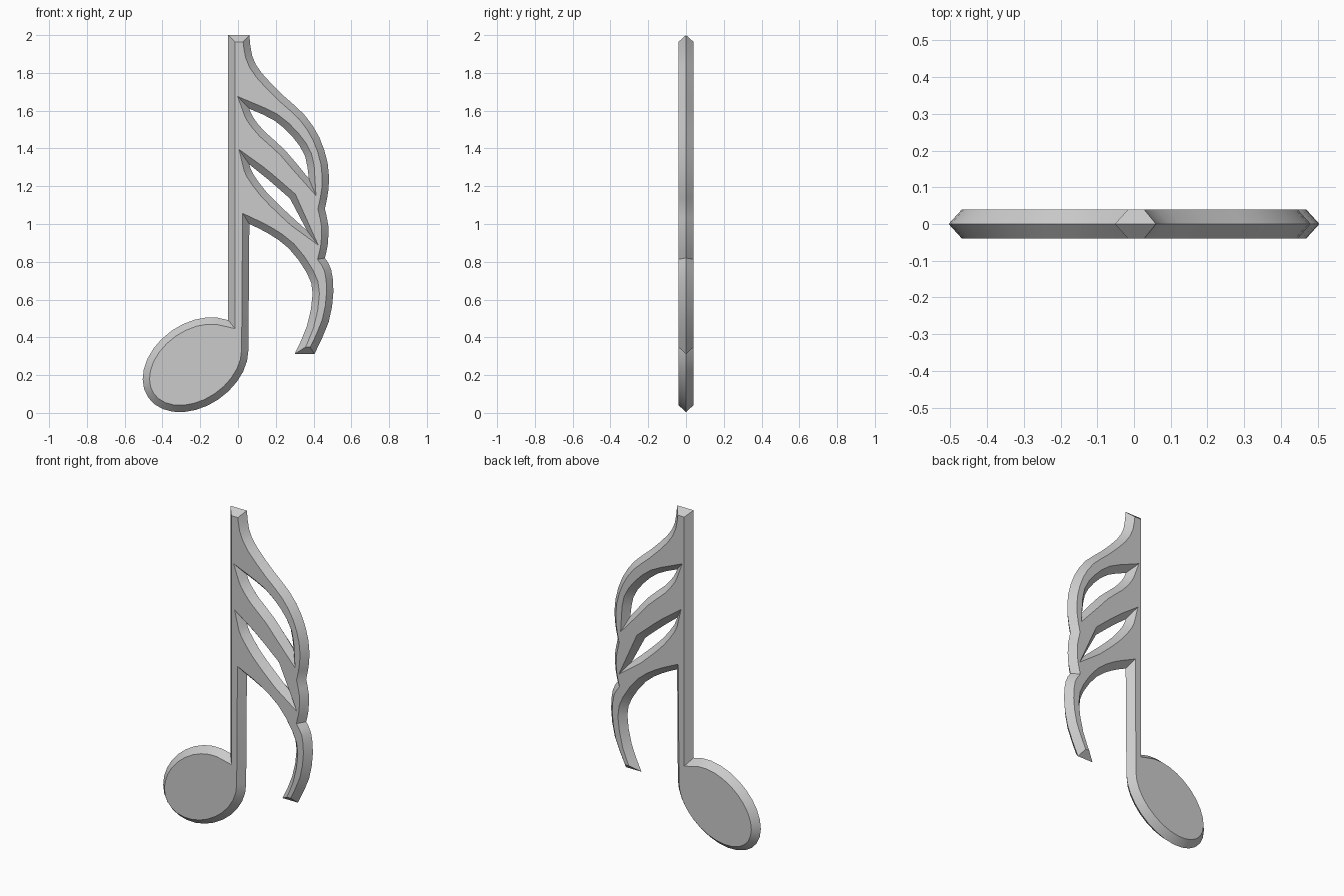
import bpy, bmesh, math
from mathutils import Vector

if "Cube" in bpy.data.objects:
    bpy.data.objects.remove(bpy.data.objects["Cube"])

HALF = 0.04    # half thickness
INSET = 0.036  # how far the flat faces sit inside the outline


def smooth(points, steps=2):
    """Catmull-Rom curve through a few points."""
    p = [Vector(q) for q in points]
    p = [2 * p[0] - p[1]] + p + [2 * p[-1] - p[-2]]
    out = []
    for i in range(1, len(p) - 2):
        a, b, c, d = p[i - 1:i + 3]
        for k in range(steps):
            t = k / steps
            out.append(0.5 * (2 * b + (c - a) * t + (2 * a - 5 * b + 4 * c - d) * t * t
                              + (3 * b - a - 3 * c + d) * t ** 3))
    return out + [p[-2]]


def offset(loop, dist, limit=2.7):
    """Mitred offset to the right of travel."""
    out = []
    n = len(loop)
    for i in range(n):
        e1 = (loop[i] - loop[i - 1]).normalized()
        e2 = (loop[(i + 1) % n] - loop[i]).normalized()
        m = (Vector((e1.y, -e1.x)) + Vector((e2.y, -e2.x))).normalized()
        cos = m.dot(Vector((e2.y, -e2.x)))
        out.append(loop[i] + m * dist * min(1 / max(cos, 0.05), limit))
    return out


# Flags: outer edge in three scallops, then the tail's inner edge
flag_top = smooth([(.06, 2), (.075, 1.89), (.125, 1.8), (.24, 1.68), (.35, 1.58),
                   (.43, 1.46), (.475, 1.32), (.48, 1.19), (.46, 1.08)])
flag_mid = smooth([(.46, 1.08), (.478, .99), (.475, .89), (.46, .82)])
tail_out = smooth([(.46, .82), (.493, .76), (.505, .64), (.48, .48), (.405, .312)])
tail_in = smooth([(.30, .312), (.365, .46), (.395, .63), (.365, .74),
                  (.27, .87), (.16, .95), (.06, 1.0)])

# Note head: tilted ellipse running from the stem's right to its left side
tilt = math.radians(35)
head = []
for i in range(25):
    t = math.radians(-27 - 307 * i / 24)
    u, v = .305 * math.cos(t), .22 * math.sin(t)
    head.append(Vector((-.225 + u * math.cos(tilt) - v * math.sin(tilt),
                        .255 + u * math.sin(tilt) + v * math.cos(tilt))))
head[-1].x = -.052

outline = ([Vector((-.052, 2))] + flag_top + flag_mid[1:] + tail_out[1:] + tail_in + head)

# Openings between flags, wound the other way round
hole_a = smooth([(.06, 1.61), (.08, 1.565), (.14, 1.49), (.25, 1.39), (.375, 1.24)]) + \
    smooth([(.375, 1.24), (.355, 1.36), (.29, 1.46), (.19, 1.55), (.06, 1.61)])[1:-1]
hole_b = smooth([(.06, 1.315), (.08, 1.265), (.15, 1.17), (.25, 1.07), (.365, .965)]) + \
    smooth([(.275, 1.135), (.16, 1.235), (.06, 1.315)])[:-1]

# Chamfered solid: ridge at mid thickness, inset flat front and back
bm = bmesh.new()
cap_edges = {-1: [], 1: []}
for loop in (outline, hole_a, hole_b):
    n = len(loop)
    inner = offset(loop, INSET)
    ridge = [bm.verts.new((p.x, 0, p.y)) for p in loop]
    for side in (-1, 1):
        rim = [bm.verts.new((p.x, side * HALF, p.y)) for p in inner]
        for i in range(n):
            j = (i + 1) % n
            bm.faces.new((ridge[i], ridge[j], rim[j], rim[i]))
            cap_edges[side].append(bm.edges.get((rim[i], rim[j])))
for edges in cap_edges.values():
    bmesh.ops.triangle_fill(bm, edges=edges, use_beauty=True)
bmesh.ops.recalc_face_normals(bm, faces=bm.faces)

mesh = bpy.data.meshes.new("music_note")
bm.to_mesh(mesh)
bm.free()
note = bpy.data.objects.new("music_note", mesh)
bpy.context.collection.objects.link(note)
bpy.context.view_layer.objects.active = note
note.select_set(True)
bpy.ops.object.shade_smooth_by_angle(angle=math.radians(30))
